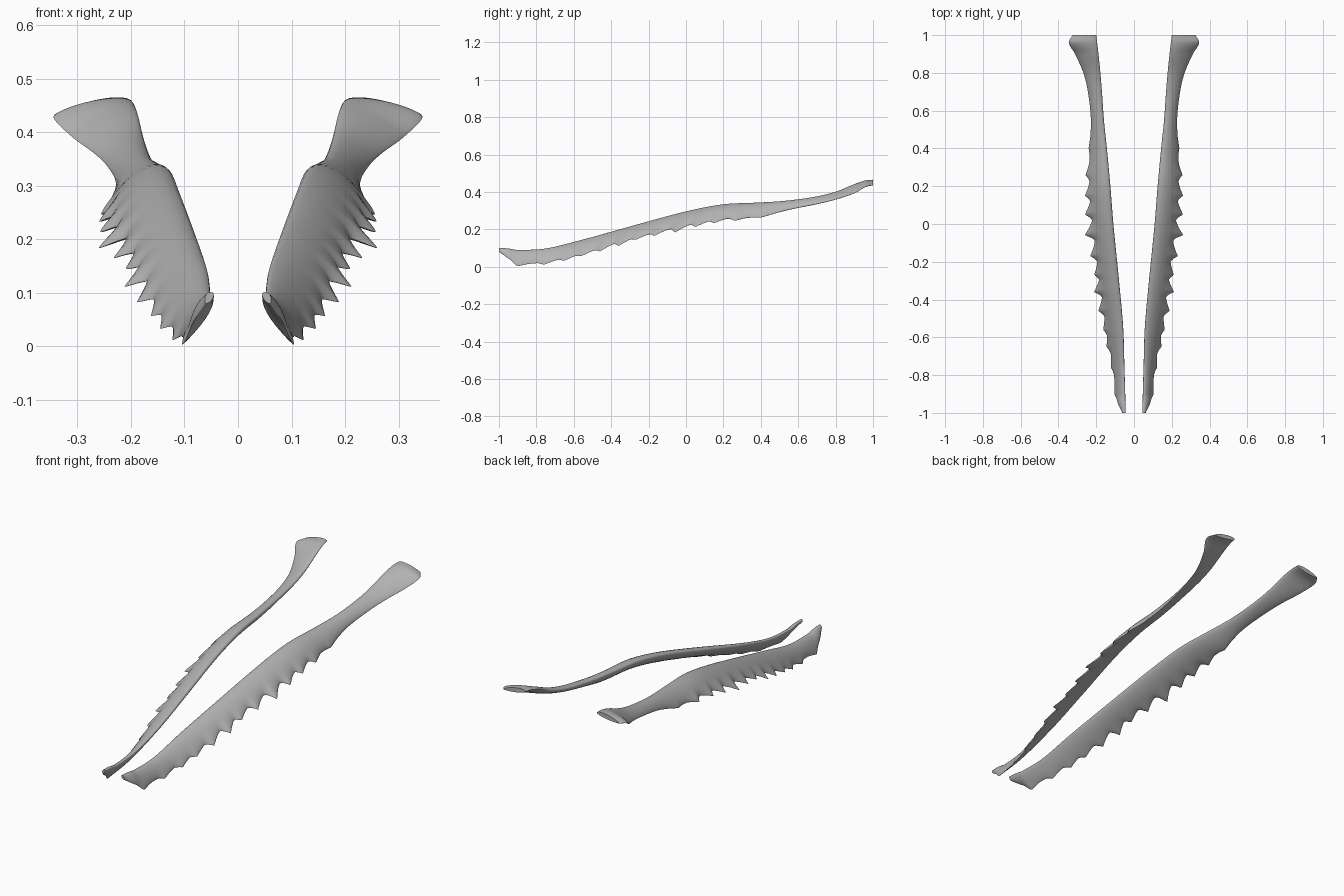
import bpy, bmesh, math

cube = bpy.data.objects.get("Cube")
if cube:
    bpy.data.objects.remove(cube, do_unlink=True)

bone = bpy.data.materials.new("warm_grey")
bone.use_nodes = True
colour = (0.45, 0.45, 0.45, 1)
bone.diffuse_color = colour
bone.node_tree.nodes["Principled BSDF"].inputs["Base Color"].default_value = colour

# Blade stations: y, inner edge x z, outer edge x z, thickness
STATIONS = [
    (-1, .047, .1, .06, .08, .014),
    (-.95, .047, .096, .084, .045, .022),
    (-.9, .048, .089, .094, .018, .024),
    (-.75, .052, .096, .112, .025, .026),
    (-.55, .058, .142, .148, .07, .032),
    (-.3, .08, .208, .18, .148, .038),
    (0, .11, .288, .22, .22, .042),
    (.2, .126, .326, .235, .255, .044),
    (.4, .145, .338, .234, .268, .04),
    (.55, .16, .347, .228, .305, .034),
    (.7, .17, .368, .244, .336, .03),
    (.8, .178, .394, .268, .36, .028),
    (.9, .188, .435, .312, .393, .028),
    (.96, .195, .453, .345, .428, .026),
    (1, .2, .458, .325, .437, .022),
]

# Teeth: tip y, length
TEETH = [(-.9, .018), (-.76, .018), (-.65, .02), (-.56, .02), (-.46, .034),
         (-.36, .045), (-.27, .03), (-.17, .038), (-.06, .055), (.05, .04),
         (.15, .032), (.26, .026), (.4, .008)]
LEAN = 0.3
RINGS = 280
SIDES = 14


def slope(i, k):
    a = STATIONS[max(i - 1, 0)]
    b = STATIONS[min(i + 1, len(STATIONS) - 1)]
    return (b[k] - a[k]) / (b[0] - a[0])


def station(y):
    """Smoothly interpolated blade section at y."""
    i = 0
    while i < len(STATIONS) - 2 and y > STATIONS[i + 1][0]:
        i += 1
    a, b = STATIONS[i], STATIONS[i + 1]
    span = b[0] - a[0]
    t = (y - a[0]) / span
    ease = t * t * (3 - 2 * t)
    return [a[k] + (b[k] - a[k]) * ease
            + span * t * (1 - t) * ((1 - t) * slope(i, k) - t * slope(i + 1, k))
            for k in range(1, 6)]


def tooth_length(y):
    longest = 0
    for tip, length in TEETH:
        d = y - tip - LEAN * length
        reach = abs(d) / (0.065 if d > 0 else 0.042)
        if reach < 1:
            longest = max(longest, length * (1 - reach) ** 1.4)
    return longest


def section(y):
    """Ring of points: rounded inner edge, thin toothed outer edge."""
    px, pz, qx, qz, thick = station(y)
    dx, dz = qx - px, qz - pz
    width = math.hypot(dx, dz)
    dx, dz = dx / width, dz / width
    tooth = tooth_length(y)
    ring = []
    for j in range(2 * SIDES):
        angle = math.pi * j / SIDES
        u = (1 - math.cos(angle)) / 2
        bulge = 2.3 * thick * u ** 0.5 * max(1 - u, 0) ** 0.7
        bulge *= 0.6 if angle < math.pi else -0.4
        pull = tooth * u ** 5
        along = u * width + pull
        ring.append((px + dx * along - dz * bulge,
                     y - LEAN * pull,
                     pz + dz * along + dx * bulge))
    return ring


def build_blade(name, side):
    bm = bmesh.new()
    rings = []
    for i in range(RINGS + 1):
        y = -math.cos(math.pi * i / RINGS) * 0.3 + (2 * i / RINGS - 1) * 0.7
        rings.append([bm.verts.new((side * x, yy, max(z, 0)))
                      for x, yy, z in section(y)])
    count = 2 * SIDES
    for a, b in zip(rings, rings[1:]):
        for j in range(count):
            k = (j + 1) % count
            bm.faces.new((a[j], a[k], b[k], b[j]))
    # Closed ends
    bm.faces.new(rings[0])
    bm.faces.new(rings[-1])
    bmesh.ops.recalc_face_normals(bm, faces=bm.faces)
    mesh = bpy.data.meshes.new(name)
    bm.to_mesh(mesh)
    bm.free()
    mesh.materials.append(bone)
    blade = bpy.data.objects.new(name, mesh)
    bpy.context.collection.objects.link(blade)
    bpy.ops.object.select_all(action="DESELECT")
    blade.select_set(True)
    bpy.context.view_layer.objects.active = blade
    bpy.ops.object.shade_smooth_by_angle(angle=math.radians(50))


build_blade("left_toothed_blade", 1)
build_blade("right_toothed_blade", -1)
